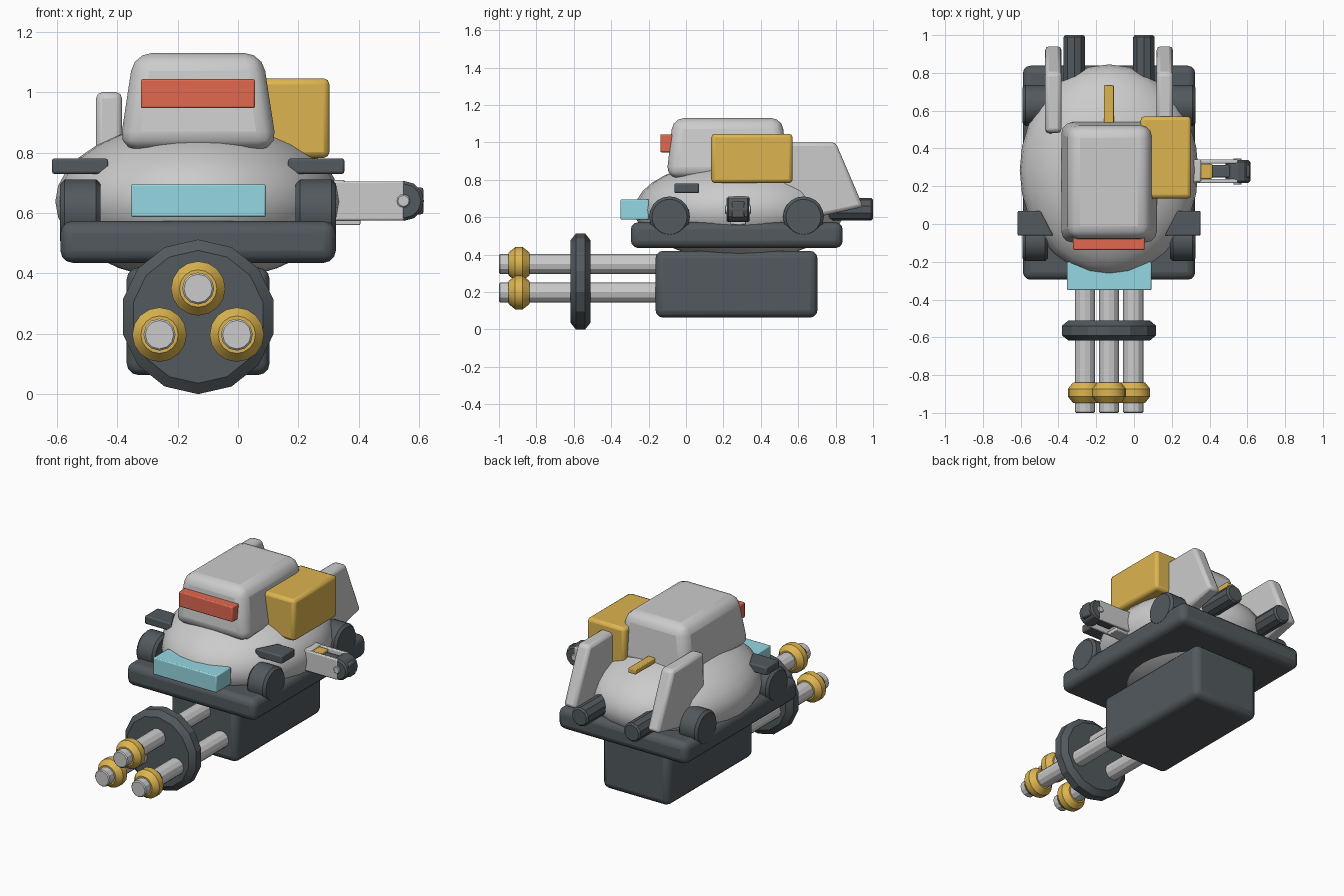
import bpy, bmesh, math
from mathutils import Vector, Matrix

if "Cube" in bpy.data.objects:
    bpy.data.objects.remove(bpy.data.objects["Cube"])

CX = -0.132  # the hull's own centre line


def mat(name, rgb):
    m = bpy.data.materials.new(name)
    m.diffuse_color = (*rgb, 1)
    m.use_nodes = True
    m.node_tree.nodes["Principled BSDF"].inputs["Base Color"].default_value = m.diffuse_color
    return m


DARK = mat("dark_metal", (0.085, 0.1, 0.11))
GOLD = mat("gold", (0.72, 0.46, 0.08))
RED = mat("red", (0.75, 0.14, 0.08))
CYAN = mat("cyan", (0.3, 0.68, 0.76))


def finish(name, bm, material=None, bevel=0, segments=2, angle=30):
    bmesh.ops.recalc_face_normals(bm, faces=bm.faces)
    me = bpy.data.meshes.new(name)
    bm.to_mesh(me)
    bm.free()
    ob = bpy.data.objects.new(name, me)
    bpy.context.collection.objects.link(ob)
    if material:
        me.materials.append(material)
    if bevel:
        b = ob.modifiers.new("bevel", "BEVEL")
        b.width, b.segments = bevel, segments
        b.limit_method = "ANGLE"
    bpy.ops.object.select_all(action="DESELECT")
    ob.select_set(True)
    bpy.context.view_layer.objects.active = ob
    bpy.ops.object.shade_smooth_by_angle(angle=math.radians(angle))
    return ob


def box(name, x, y, z, material=None, bevel=0.008, segments=2, top=None):
    """Box from ranges; top gives different (x, y) ranges for the upper face."""
    tx, ty = top or (x, y)
    bm = bmesh.new()
    bmesh.ops.create_cube(bm, size=2)
    for v in bm.verts:
        i, j, k = (int(c > 0) for c in v.co)
        v.co = ((tx if k else x)[i], (ty if k else y)[j], z[k])
    return finish(name, bm, material, bevel, segments)


def prism(name, pts, depth, material=None, bevel=0.008):
    """Closed outline of 3D points pushed along the depth vector."""
    bm = bmesh.new()
    f = bm.faces.new([bm.verts.new(p) for p in pts])
    ext = bmesh.ops.extrude_face_region(bm, geom=[f])["geom"]
    bmesh.ops.translate(bm, vec=depth, verts=[g for g in ext if isinstance(g, bmesh.types.BMVert)])
    return finish(name, bm, material, bevel)


def lathe(name, profile, centre, axis, sides, material=None, angle=30):
    """Turn (radius, offset) points round the x or y axis; ends are capped."""
    bm = bmesh.new()
    rings = []
    for r, d in profile:
        ring = []
        for i in range(sides):
            a = 2 * math.pi * i / sides
            u, w = r * math.sin(a), r * math.cos(a)
            off = Vector((d, u, w)) if axis == "x" else Vector((u, d, w))
            ring.append(bm.verts.new(Vector(centre) + off))
        rings.append(ring)
    for a, b in zip(rings, rings[1:]):
        for i in range(sides):
            j = (i + 1) % sides
            bm.faces.new((a[i], a[j], b[j], b[i]))
    bm.faces.new(rings[0])
    bm.faces.new(rings[-1])
    return finish(name, bm, material, angle=angle)


def rod(name, r, d0, d1, centre, axis, sides, material=None, c=0.008):
    return lathe(name, [(r - c, d0), (r, d0 + c), (r, d1 - c), (r - c, d1)],
                 centre, axis, sides, material, 25)


# Rounded hull
bm = bmesh.new()
bmesh.ops.create_uvsphere(bm, u_segments=28, v_segments=16, radius=1)
bmesh.ops.transform(bm, matrix=Matrix.Translation((CX, 0.285, 0.638)) @ Matrix.Diagonal((0.473, 0.56, 0.265, 1)),
                    verts=bm.verts)
finish("hull", bm)

# Base plate and gun housing
box("base_plate", (-0.588, 0.324), (-0.295, 0.838), (0.435, 0.573), DARK, 0.04, 3)
box("gun_housing", (-0.369, 0.105), (-0.163, 0.703), (0.063, 0.42), DARK, 0.04, 3)

# Three barrels with muzzle rings, held by a disc
for i, (x, z) in enumerate([(CX, 0.35), (CX - 0.128, 0.197), (CX + 0.128, 0.197)]):
    rod(f"barrel_{i}", 0.053, -1.0, -0.1, (x, 0, z), "y", 12, None, 0.006)
    lathe(f"muzzle_ring_{i}", [(0.045, -0.055), (0.062, -0.055), (0.09, -0.02), (0.09, 0.02), (0.062, 0.055), (0.045, 0.055)],
          (x, -0.893, z), "y", 16, GOLD)
lathe("barrel_disc", [(0.22, -0.054), (0.256, -0.025), (0.256, 0.025), (0.22, 0.054)],
      (CX, -0.564, 0.256), "y", 14, DARK, 20)

# Cabin, visor and front lamp
box("cabin", (-0.394, 0.13), (-0.105, 0.545), (0.81, 1.13), None, 0.06, 3,
    top=((-0.345, 0.081), (-0.07, 0.515)))
box("visor", (-0.322, 0.056), (-0.137, -0.05), (0.947, 1.043), RED, 0.006)
box("front_lamp", (-0.355, 0.092), (-0.35, -0.2), (0.587, 0.695), CYAN, 0.006)

# Side pack and top slat
box("side_pack", (0.035, 0.303), (0.135, 0.57), (0.782, 1.046), GOLD, 0.02)
box("top_slat", (-0.159, -0.107), (0.45, 0.735), (0.868, 0.9), GOLD, 0.005)

# Paired parts: wheels, mud flaps, fins and exhausts
for side, s in (("left", -1), ("right", 1)):
    for end, y in (("front", -0.088), ("rear", 0.628)):
        rod(f"wheel_{end}_{side}", 0.109, -0.067, 0.067, (CX + s * 0.39, y, 0.602), "x", 20, DARK, 0.015)
    outline = [(0.484, 0.07), (0.364, 0.07), (0.295, -0.062), (0.484, -0.062)]
    prism(f"flap_{side}", [(CX + s * a, y, 0.729) for a, y in outline], (0, 0, 0.052), DARK)
    fin = [(0.485, 1.0), (0.8, 1.0), (0.948, 0.655), (0.7, 0.6), (0.475, 0.6)]
    prism(f"fin_{side}", [(CX + s * 0.295 - 0.043, y, z) for y, z in fin], (0.086, 0, 0), None, 0.02)
    rod(f"exhaust_{side}", 0.06, 0.72, 1.0, (CX + s * 0.184, 0, 0.642), "y", 10, DARK, 0.01)

# Side arm: mount, two cheek plates, clamp and pivot
box("arm_mount", (0.2, 0.355), (0.222, 0.34), (0.58, 0.71))
for n, y in (("front", 0.216), ("rear", 0.32)):
    box(f"arm_cheek_{n}", (0.25, 0.55), (y, y + 0.022), (0.575, 0.705), None, 0.006)
box("arm_lower_plate", (0.25, 0.405), (0.238, 0.32), (0.56, 0.585), None, 0.004)
box("arm_catch", (0.345, 0.415), (0.24, 0.318), (0.66, 0.7), GOLD, 0.005)
box("arm_clamp", (0.4, 0.615), (0.245, 0.313), (0.595, 0.685), DARK, 0.01)
rod("arm_knuckle", 0.066, -0.06, 0.06, (0.55, 0.278, 0.64), "y", 12, DARK, 0.01)
rod("arm_pivot", 0.022, -0.07, 0.07, (0.548, 0.278, 0.64), "y", 12, None, 0.004)
